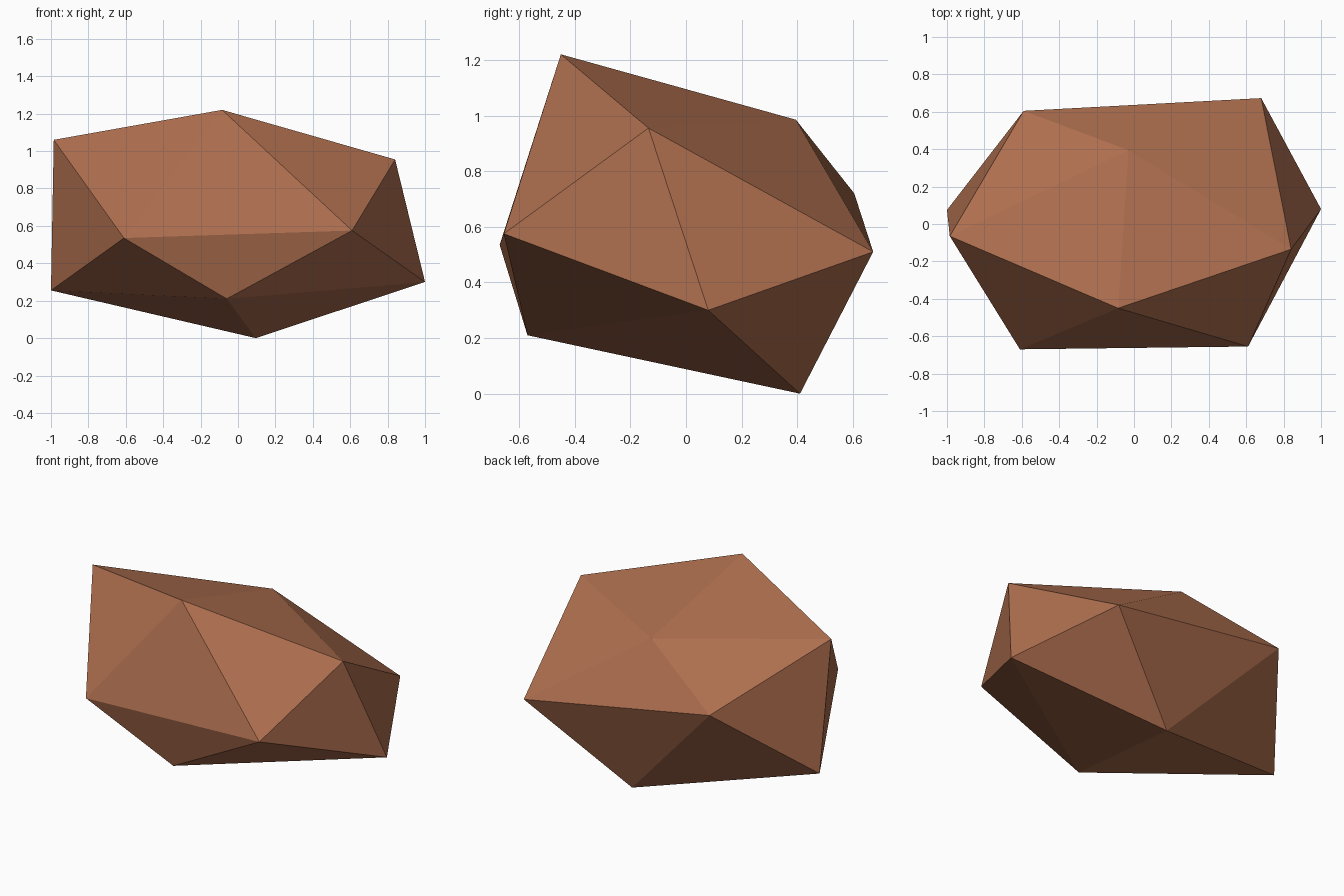
import bpy
import bmesh

cube = bpy.data.objects.get("Cube")
if cube:
    bpy.data.objects.remove(cube, do_unlink=True)

# Reddish-brown stone colour
stone = bpy.data.materials.new("brown_stone")
stone.use_nodes = True
colour = (0.42, 0.157, 0.077, 1)
stone.diffuse_color = colour
bsdf = next(n for n in stone.node_tree.nodes if n.type == "BSDF_PRINCIPLED")
bsdf.inputs["Base Color"].default_value = colour

# Rough boulder: a peak, two staggered rings of five corners, and a base point
peak_point = (-0.085, -0.45, 1.22)
upper_points = [(-0.61, -0.67, 0.535), (0.61, -0.655, 0.575), (0.84, -0.135, 0.955),
                (-0.03, 0.395, 0.985), (-0.985, -0.065, 1.06)]
lower_points = [(-0.06, -0.57, 0.21), (1.0, 0.08, 0.3), (0.68, 0.673, 0.51),
                (-0.59, 0.605, 0.72), (-1.0, 0.075, 0.255)]
base_point = (0.095, 0.41, 0.0)

bm = bmesh.new()
peak = bm.verts.new(peak_point)
upper = [bm.verts.new(p) for p in upper_points]
lower = [bm.verts.new(p) for p in lower_points]
base = bm.verts.new(base_point)

# Cap, zigzag band and underside
count = len(upper)
for i in range(count):
    j = (i + 1) % count
    bm.faces.new((peak, upper[i], upper[j]))
    bm.faces.new((upper[i], lower[i], upper[j]))
    bm.faces.new((upper[j], lower[i], lower[j]))
    bm.faces.new((lower[i], base, lower[j]))
bmesh.ops.recalc_face_normals(bm, faces=bm.faces[:])

mesh = bpy.data.meshes.new("boulder")
bm.to_mesh(mesh)
bm.free()
mesh.materials.append(stone)
boulder = bpy.data.objects.new("boulder", mesh)
bpy.context.scene.collection.objects.link(boulder)
